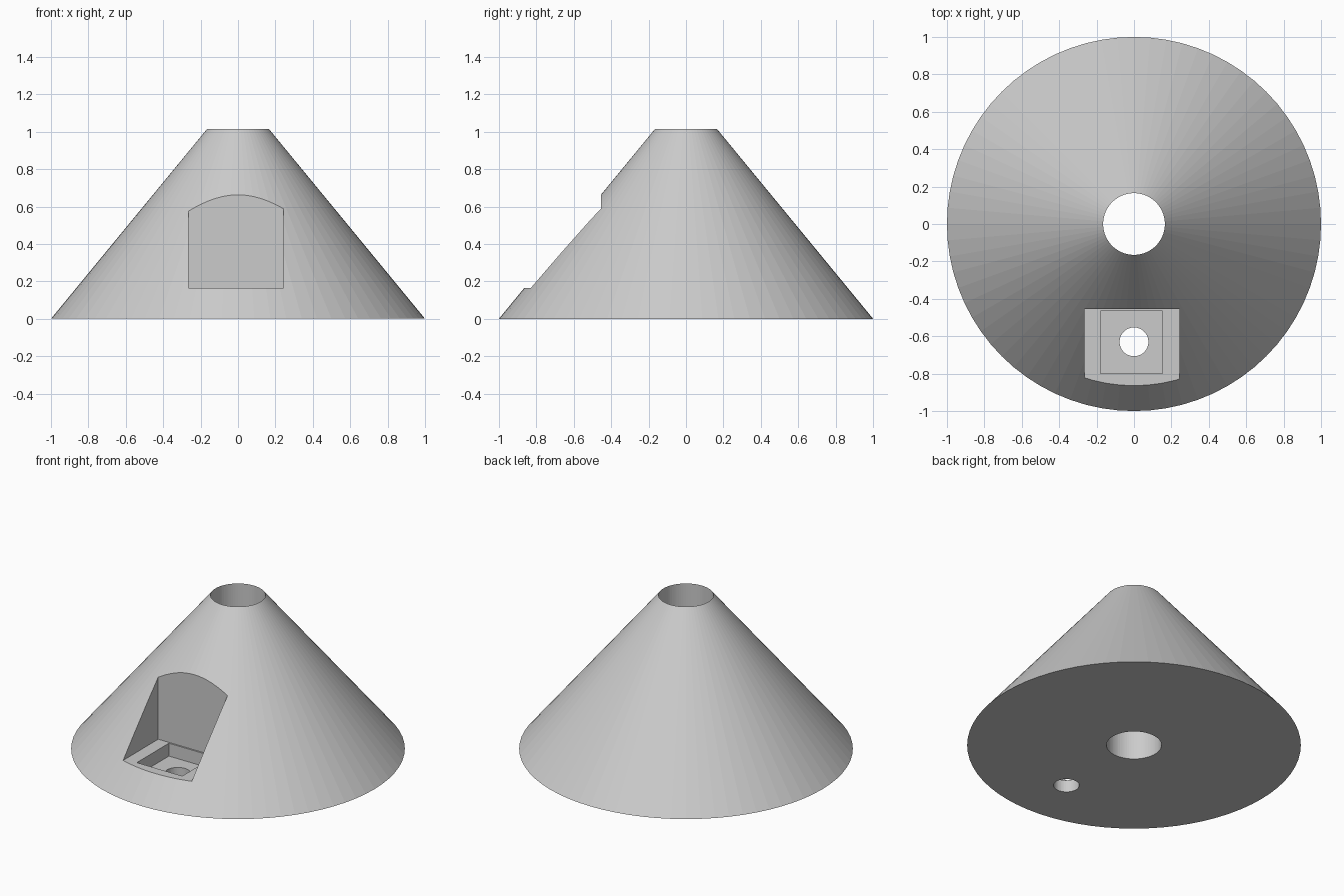
import bpy, bmesh, math
from mathutils import Matrix, Vector

if "Cube" in bpy.data.objects:
    bpy.data.objects.remove(bpy.data.objects["Cube"])

SEGMENTS = 72
BORE, HEIGHT = 0.165, 1.015

grey = bpy.data.materials.new("plain grey")
grey.use_nodes = True
colour = (0.6, 0.6, 0.6, 1)
grey.diffuse_color = colour
grey.node_tree.nodes["Principled BSDF"].inputs["Base Color"].default_value = colour


def add_object(name, bm):
    bmesh.ops.recalc_face_normals(bm, faces=bm.faces)
    mesh = bpy.data.meshes.new(name)
    bm.to_mesh(mesh)
    bm.free()
    mesh.materials.append(grey)
    obj = bpy.data.objects.new(name, mesh)
    bpy.context.collection.objects.link(obj)
    return obj


def box(name, low, high):
    low, high = Vector(low), Vector(high)
    bm = bmesh.new()
    place = Matrix.Translation((low + high) / 2) @ Matrix.Diagonal((*(high - low), 1))
    bmesh.ops.create_cube(bm, size=1, matrix=place)
    return add_object(name, bm)


def cylinder(name, radius, y, bottom, top):
    bm = bmesh.new()
    bmesh.ops.create_cone(bm, cap_ends=True, segments=48, radius1=radius, radius2=radius,
                          depth=top - bottom,
                          matrix=Matrix.Translation((0, y, (bottom + top) / 2)))
    return add_object(name, bm)


# Cone with a straight bore: a triangular profile turned around z
bm = bmesh.new()
profile = [bm.verts.new(p) for p in ((BORE, 0, 0), (1, 0, 0), (BORE, 0, HEIGHT))]
edges = [bm.edges.new((profile[i], profile[(i + 1) % 3])) for i in range(3)]
bmesh.ops.spin(bm, geom=profile + edges, cent=(0, 0, 0), axis=(0, 0, 1),
               angle=math.tau, steps=SEGMENTS, use_merge=True)
bmesh.ops.remove_doubles(bm, verts=bm.verts, dist=0.0001)
cone = add_object("cone_body", bm)

# Pocket in the front, a square recess in its floor, and a drain hole
cutters = [
    box("pocket_cutter", (-0.265, -1.2, 0.165), (0.242, -0.455, 0.9)),
    box("recess_cutter", (-0.18, -0.8, 0.08), (0.152, -0.465, 0.3)),
    cylinder("hole_cutter", 0.077, -0.63, -0.1, 0.25),
]
for cutter in cutters:
    cut = cone.modifiers.new(cutter.name, "BOOLEAN")
    cut.operation = "DIFFERENCE"
    cut.solver = "EXACT"
    cut.object = cutter

# Bake the cuts, then drop the cutters
bpy.context.view_layer.update()
shape = cone.evaluated_get(bpy.context.evaluated_depsgraph_get())
baked = bpy.data.meshes.new_from_object(shape)
cone.modifiers.clear()
cone.data = baked
for cutter in cutters:
    bpy.data.objects.remove(cutter)
